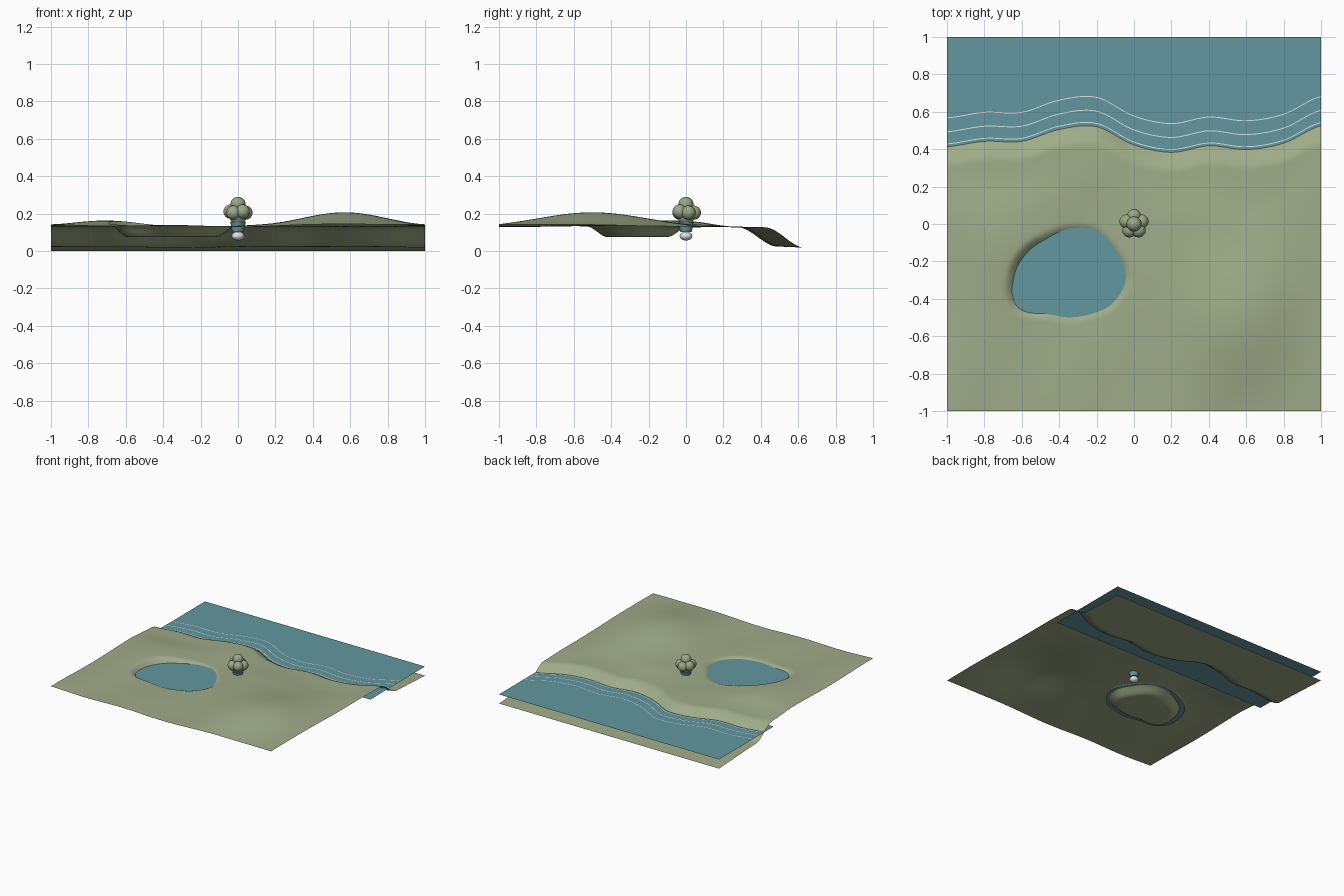
import bpy, bmesh, math
from mathutils import Vector

cube = bpy.data.objects.get("Cube")
if cube:
    bpy.data.objects.remove(cube, do_unlink=True)

SEA_Z, POND_Z = 0.075, 0.12
POND = Vector((-0.35, -0.28))
# Shoreline y at even x steps, and pond radius every 30 degrees
SHORE = [.425, .455, .455, .52, .535, .435, .395, .43, .41, .445, .54]
POND_R = [.30, .275, .27, .245, .235, .265, .30, .32, .225, .21, .225, .27]


def material(name, color):
    m = bpy.data.materials.new(name)
    m.use_nodes = True
    m.diffuse_color = (*color, 1)
    m.node_tree.nodes["Principled BSDF"].inputs["Base Color"].default_value = (*color, 1)
    return m


GRASS = material("sage_green", (.35, .41, .25))
LEAF = material("leaf_green", (.33, .39, .24))
WATER = material("water_teal", (.125, .31, .35))
FOAM = material("foam_white", (.75, .78, .75))


def finish(bm, name, mat):
    mesh = bpy.data.meshes.new(name)
    bm.to_mesh(mesh)
    bm.free()
    mesh.materials.append(mat)
    mesh.shade_smooth()
    obj = bpy.data.objects.new(name, mesh)
    bpy.context.collection.objects.link(obj)
    return obj


def spline(p0, p1, p2, p3, t):
    return p1 + .5 * t * (p2 - p0 + t * (2 * p0 - 5 * p1 + 4 * p2 - p3
                          + t * (3 * (p1 - p2) + p3 - p0)))


def shore(x):
    u = max(0, min((x + 1) * 5, 9.999))
    i = int(u)
    pick = lambda k: SHORE[max(0, min(k, len(SHORE) - 1))]
    return spline(*[pick(i + k) for k in (-1, 0, 1, 2)], u - i)


def pond_radius(angle):
    u = (angle / math.tau % 1) * len(POND_R)
    i = int(u)
    return spline(*[POND_R[(i + k) % len(POND_R)] for k in (-1, 0, 1, 2)], u - i)


def smooth(a, b, v):
    t = max(0, min((v - a) / (b - a), 1))
    return t * t * (3 - 2 * t)


def hill(x, y, cx, cy, sx, sy):
    return math.exp(-((x - cx) / sx) ** 2 - ((y - cy) / sy) ** 2)


def ground(x, y):
    # Rolling land
    z = .137 + .068 * hill(x, y, .56, -.5, .34, .4) + .028 * hill(x, y, -.72, -.05, .25, .3)
    z += .004 * math.sin(5 * x + 3 * y) + .003 * math.sin(9 * x - 5 * y)
    z += .012 * hill(x, y, -1, -1, .3, .4)
    # Pond basin
    d = Vector((x, y)) - POND
    edge = d.length - pond_radius(math.atan2(d.y, d.x))
    z = .08 + (z - .08) * smooth(-.07, .04, edge)
    # Bank falling to the sea bed
    bed = .035 - .03 * smooth(.2, 1.4, y) / smooth(.2, 1.4, 1)
    bed = min(bed, .03 - .0625 * (y - .6))
    s = shore(x)
    flat = z + (.132 - z) * smooth(s - .4, s - .1, y)
    return flat + (bed - flat) * smooth(s - .12, s + .09, y)


# Terrain sheet
bm = bmesh.new()
bmesh.ops.create_grid(bm, x_segments=130, y_segments=130, size=1)
for v in bm.verts:
    v.co.z = max(0, ground(v.co.x, v.co.y))
low = min(v.co.z for v in bm.verts)
for v in bm.verts:
    v.co.z -= low
finish(bm, "terrain", GRASS)

# Sea sheet, running under the bank
bm = bmesh.new()
bm.faces.new([bm.verts.new((x, y, SEA_Z)) for x, y in ((-1, .29), (1, .29), (1, 1), (-1, 1))])
finish(bm, "sea", WATER)

# Pond sheet, running under its rim
bm = bmesh.new()
rim = []
for k in range(72):
    a = math.tau * k / 72
    r = pond_radius(a) + .035
    rim.append(bm.verts.new((POND.x + r * math.cos(a), POND.y + r * math.sin(a), POND_Z)))
bm.faces.new(rim)
finish(bm, "pond", WATER)

# Foam lines following the shore
for n, offset in enumerate((.003, .068, .142)):
    bm = bmesh.new()
    last = None
    for k in range(101):
        x = -1 + k / 50
        y = shore(x) + offset
        pair = [bm.verts.new((x, y + w, SEA_Z + .002)) for w in (-.0025, .0025)]
        if last:
            bm.faces.new((last[0], pair[0], pair[1], last[1]))
        last = pair
    finish(bm, f"foam_line_{n + 1}", FOAM)


def ball(bm, center, radius, squash=1):
    new = bmesh.ops.create_uvsphere(bm, u_segments=20, v_segments=12, radius=radius)["verts"]
    for v in new:
        v.co.z *= squash
        v.co += Vector(center)


# Bush crown: ring of lobes, a top lobe and a core
bm = bmesh.new()
for k in range(5):
    a = math.radians(90 + 72 * k)
    ball(bm, (.042 * math.cos(a), .042 * math.sin(a), .205 + .006 * (k % 2)), .038)
ball(bm, (0, 0, .25), .04)
ball(bm, (0, 0, .185), .045)
finish(bm, "bush_crown", LEAF)

# Bush stem and root ball
bm = bmesh.new()
bmesh.ops.create_cone(bm, cap_ends=True, segments=20, radius1=.03, radius2=.042, depth=.055)
bmesh.ops.translate(bm, verts=bm.verts, vec=(0, 0, .128))
stem = finish(bm, "bush_stem", WATER)
bpy.context.view_layer.objects.active = stem
stem.select_set(True)
bpy.ops.object.shade_smooth_by_angle()

bm = bmesh.new()
ball(bm, (0, 0, .08), .034, .7)
finish(bm, "root_ball", FOAM)
